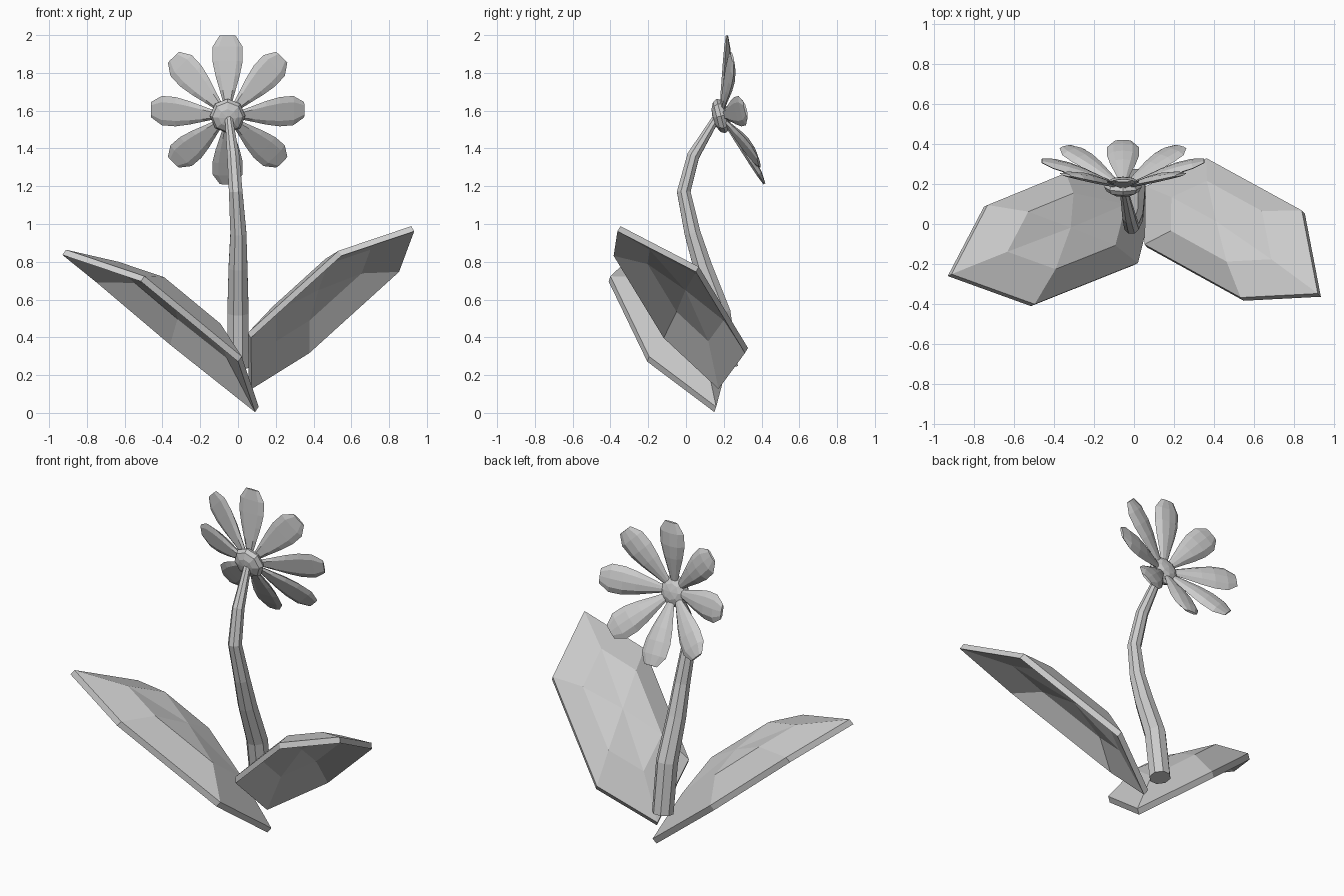
import bpy, bmesh, math
from mathutils import Vector, Matrix

if "Cube" in bpy.data.objects:
    bpy.data.objects.remove(bpy.data.objects["Cube"])


def make_object(name, bm):
    bmesh.ops.recalc_face_normals(bm, faces=bm.faces[:])
    mesh = bpy.data.meshes.new(name)
    bm.to_mesh(mesh)
    bm.free()
    obj = bpy.data.objects.new(name, mesh)
    bpy.context.collection.objects.link(obj)
    return obj


def loft(bm, rings):
    """Skin a list of equal point rings and cap both ends."""
    vs = [[bm.verts.new(p) for p in ring] for ring in rings]
    n = len(vs[0])
    for a, b in zip(vs, vs[1:]):
        for i in range(n):
            j = (i + 1) % n
            bm.faces.new((a[i], a[j], b[j], b[i]))
    bm.faces.new(vs[0][::-1])
    bm.faces.new(vs[-1])


# Stem: tapered eight-sided tube along a bent path
path = [((0.0, 0.22, 0.24), 0.06), ((0.0, 0.18, 0.53), 0.061),
        ((0.0, 0.09, 0.77), 0.054), ((0.002, 0.035, 0.95), 0.046),
        ((-0.012, -0.012, 1.17), 0.039), ((-0.025, 0.038, 1.36), 0.035),
        ((-0.05, 0.165, 1.57), 0.021)]
pts = [Vector(p) for p, r in path]
rings = []
for i, (p, r) in enumerate(path):
    t = (pts[min(i + 1, len(pts) - 1)] - pts[max(i - 1, 0)]).normalized()
    side = Vector((0, 1, 0)).cross(t).normalized()
    other = t.cross(side)
    rings.append([pts[i] + r * (math.cos(a) * side + math.sin(a) * other)
                  for a in (k * math.pi / 4 + math.pi / 8 for k in range(8))])
bm = bmesh.new()
loft(bm, rings)
make_object("stem", bm)

# Flower frame: faces back and slightly up
centre = Vector((-0.055, 0.185, 1.572))
axis = Vector((0, 0.97, 0.245)).normalized()
across = Vector((1, 0, 0))
upward = across.cross(axis).normalized()
if upward.z < 0:
    upward.negate()

# Petals: eight lofted blades, set on a shallow cone
# (fraction of length, half width, front thickness, back thickness)
stations = [(0.15, 0.022, 0.010, 0.010), (0.32, 0.042, 0.019, 0.011),
            (0.50, 0.064, 0.028, 0.011), (0.68, 0.080, 0.030, 0.011),
            (0.86, 0.080, 0.022, 0.010), (1.0, 0.042, 0.006, 0.006)]
for k in range(8):
    a = k * math.pi / 4
    radial = math.cos(a) * across + math.sin(a) * upward
    spine = radial * 0.405 + axis * 0.135
    front = (axis * 0.408 - radial * 0.135).normalized()
    wide = spine.cross(front).normalized()
    bm = bmesh.new()
    loft(bm, [[centre + spine * f + wide * w * x + front * y
               for x, y in ((1, 0), (0.6, hi * 0.8), (0, hi), (-0.6, hi * 0.8),
                            (-1, 0), (-0.6, -lo), (0.6, -lo))]
              for f, w, hi, lo in stations])
    make_object(f"petal_{k + 1}", bm)

# Flower centre: flattened low-poly ball
frame = Matrix((across, upward, axis)).transposed().to_4x4()
bm = bmesh.new()
bmesh.ops.create_uvsphere(
    bm, u_segments=8, v_segments=6, radius=1,
    matrix=Matrix.Translation(centre) @ frame @ Matrix.Diagonal((0.094, 0.094, 0.046, 1)))
make_object("flower_centre", bm)


# Leaves: six-cornered slabs with a raised middle, hollow underneath
def leaf(name, corners, bulge, thickness=0.035):
    rim = [Vector(c) for c in corners]
    mid = sum(rim, Vector()) / 6
    normal = (rim[5] - rim[2]).cross(rim[4] - rim[1]).normalized()
    if normal.z < 0:
        normal.negate()
    bm = bmesh.new()
    rims = []
    for shift in (thickness / 2, -thickness / 2):
        drop = normal * shift
        outer = [bm.verts.new(p + drop) for p in rim]
        inner = [bm.verts.new(mid.lerp(p, 0.58) + normal * bulge + drop) for p in rim]
        top = bm.verts.new(mid + normal * bulge * 1.25 + drop)
        for i in range(6):
            j = (i + 1) % 6
            bm.faces.new((outer[i], outer[j], inner[j], inner[i]))
            bm.faces.new((inner[i], inner[j], top))
        rims.append(outer)
    for i in range(6):
        j = (i + 1) % 6
        bm.faces.new((rims[0][i], rims[0][j], rims[1][j], rims[1][i]))
    make_object(name, bm)


leaf("left_leaf", [(-0.92, -0.255, 0.85), (-0.505, -0.405, 0.71), (0.01, -0.20, 0.285),
                   (0.10, 0.155, 0.018), (-0.35, 0.25, 0.375), (-0.74, 0.09, 0.705)], 0.11)
leaf("right_leaf", [(0.925, -0.355, 0.975), (0.54, -0.375, 0.845), (0.06, -0.11, 0.41),
                    (0.065, 0.18, 0.14), (0.37, 0.32, 0.33), (0.845, 0.06, 0.76)], 0.09)
